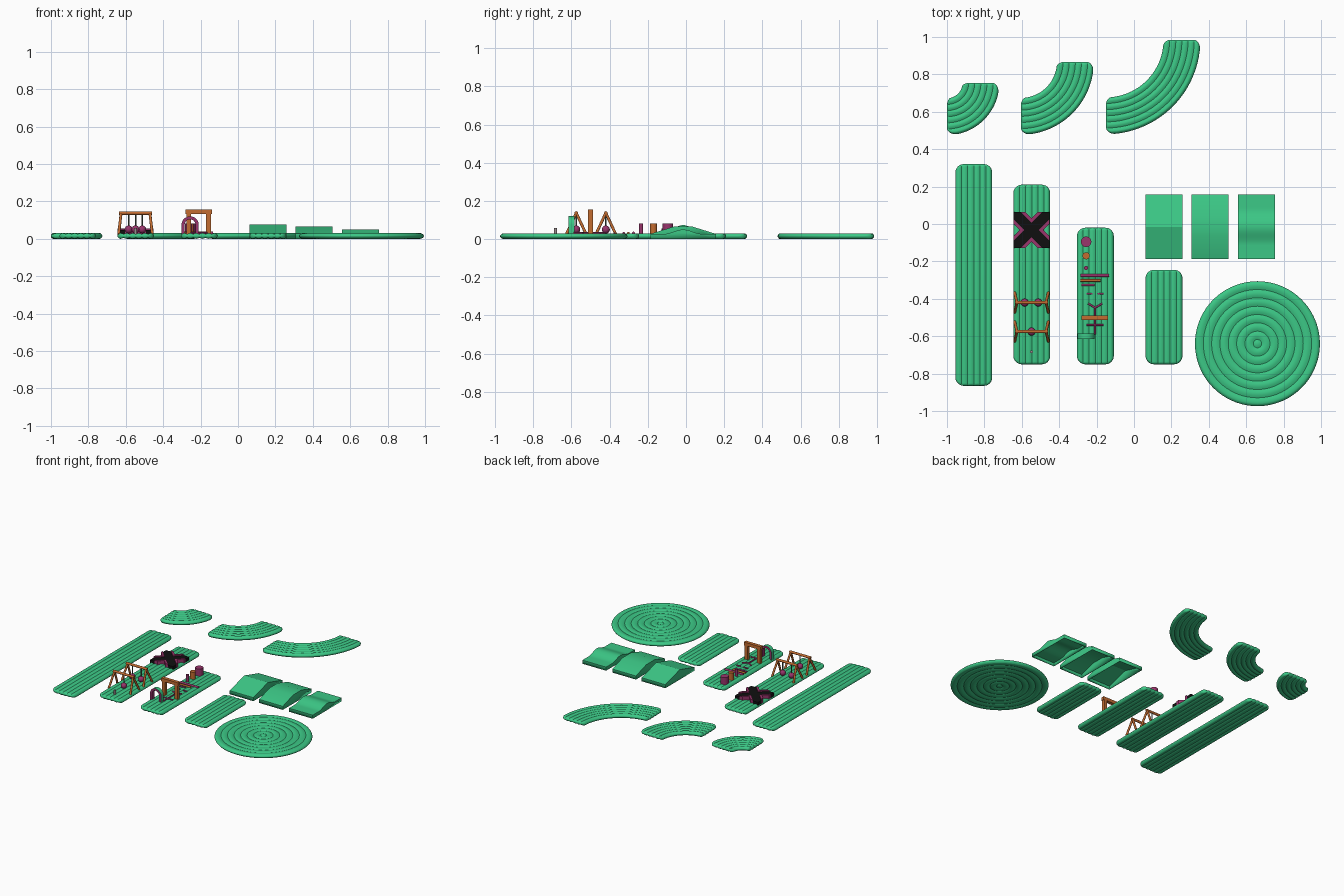
import bpy, bmesh, math
from mathutils import Vector
from math import sin, cos, pi, sqrt

if "Cube" in bpy.data.objects:
    bpy.data.objects.remove(bpy.data.objects["Cube"])


def mat(name, rgb):
    m = bpy.data.materials.new(name)
    m.diffuse_color = (*rgb, 1)
    m.use_nodes = True
    m.node_tree.nodes["Principled BSDF"].inputs["Base Color"].default_value = m.diffuse_color
    return m


GREEN = mat("green", (0.045, 0.58, 0.24))
ORANGE = mat("orange", (0.55, 0.15, 0.03))
PURPLE = mat("purple", (0.32, 0.035, 0.15))
BLACK = mat("black", (0.005, 0.005, 0.005))
GREY = mat("rose_grey", (0.33, 0.27, 0.28))
ROPE = mat("rope", (0.08, 0.12, 0.09))
HALF, GROOVE, RIM, CORNER = 0.015, 0.005, 0.015, 0.045
TOP = 0.027


def finish(bm, name, *mats, angle=32):
    bmesh.ops.remove_doubles(bm, verts=bm.verts, dist=1e-5)
    bmesh.ops.recalc_face_normals(bm, faces=bm.faces)
    me = bpy.data.meshes.new(name)
    bm.to_mesh(me)
    bm.free()
    for m in mats:
        me.materials.append(m)
    me.shade_smooth()
    me.set_sharp_from_angle(angle=math.radians(angle))
    ob = bpy.data.objects.new(name, me)
    bpy.context.collection.objects.link(ob)
    return ob


def rim(s):
    return sqrt(max(0, 1 - (1 - min(s, RIM) / RIM) ** 2))


# Ribbed pad: a width x length grid mapped by place(u, v), mirrored top and bottom
def pad(name, width, length, place, segs, corner=CORNER, ribs=6):
    edge = [RIM * (1 - cos(k * pi / 12)) for k in range(6)]
    us = {round(width * i / (ribs * 8), 5) for i in range(ribs * 8 + 1)}
    us |= {round(e, 5) for e in edge} | {round(width - e, 5) for e in edge}
    us |= {round(corner * k / 10, 5) for k in range(10)}
    us |= {round(width - corner * k / 10, 5) for k in range(10)}
    us = sorted(us)
    bm = bmesh.new()
    for side in (1, -1):
        grid = []
        for u in us:
            s = min(u, width - u)
            d = corner - sqrt(max(0, corner ** 2 - (corner - s) ** 2)) if s < corner else 0
            h = rim(s) * (HALF - GROOVE * (1 - abs(sin(pi * ribs * u / width))))
            a, b = d + RIM, length - d - RIM
            vs = [(d + e, rim(e)) for e in edge]
            vs += [(a + (b - a) * k / segs, 1) for k in range(segs + 1)]
            vs += [(length - d - e, rim(e)) for e in reversed(edge)]
            grid.append([bm.verts.new((*place(u, v), HALF + side * h * f)) for v, f in vs])
        for p, q in zip(grid, grid[1:]):
            for j in range(len(p) - 1):
                bm.faces.new((p[j], q[j], q[j + 1], p[j + 1]))
    return finish(bm, name, GREEN)


W = 0.197
for name, x, y0, y1 in (("long_track", -0.955, -0.865, 0.32), ("swing_track", -0.645, -0.75, 0.21),
                        ("obstacle_track", -0.305, -0.75, -0.02), ("short_track", 0.062, -0.75, -0.245)):
    pad(name, W, y1 - y0, lambda u, v: (x + u, y0 + v), 1)

# Quarter bends
for i, (cx, cy, rin) in enumerate(((-1.0, 0.755, 0.083), (-0.605, 0.867, 0.193), (-0.15, 0.985, 0.308))):
    mid = rin + W / 2

    def bend(u, v):
        r = rin + u
        t = -pi / 2
        # keep the end rounding true to scale, whatever the radius
        arc = mid * pi / 2
        t += (v / arc) * pi / 2
        return cx + r * cos(t), cy + r * sin(t)
    pad(f"bend_{i + 1}", W, mid * pi / 2, bend, 24, corner=0.04)

# Round pad with concentric ribs
R, N = 0.334, 72
rs = sorted({R * i / 90 for i in range(1, 91)} | {R - RIM * (1 - cos(k * pi / 12)) for k in range(6)})
bm = bmesh.new()
for side in (1, -1):
    prev, c = None, bm.verts.new((0.66, -0.64, HALF + side * HALF))
    for r in rs:
        h = rim(R - r) * (HALF - GROOVE * (1 - abs(cos(pi * 7.5 * r / R))))
        ring = [bm.verts.new((0.66 + r * cos(2 * pi * k / N), -0.64 + r * sin(2 * pi * k / N),
                              HALF + side * h)) for k in range(N)]
        for k in range(N):
            n = (k + 1) % N
            bm.faces.new((prev[k], ring[k], ring[n], prev[n]) if prev else (c, ring[k], ring[n]))
        prev = ring
finish(bm, "round_pad", GREEN)


# Prism: polygon extruded along a vector
def prism(name, pts, vec, m, open_bottom=False):
    bm = bmesh.new()
    f = bm.faces.new([bm.verts.new(p) for p in pts])
    ext = bmesh.ops.extrude_face_region(bm, geom=[f], use_keep_orig=True)
    bmesh.ops.translate(bm, vec=vec, verts=[g for g in ext["geom"] if isinstance(g, bmesh.types.BMVert)])
    if open_bottom:
        bmesh.ops.delete(bm, geom=[f for f in bm.faces if all(v.co.z < 1e-5 for v in f.verts)],
                         context='FACES_ONLY')
    return finish(bm, name, m, angle=20)


# Hollow ramps: ridge, flat top and smooth hump
bell = [(0.1 * k / 10, 0.027 + 0.0115 * (1 + cos(pi * k / 10))) for k in range(-10, 11)]
E = 0.172
shapes = (("ridge_ramp", 0.062, [(-E, .027), (0, .075), (E, .027)]),
          ("flat_top_ramp", 0.307, [(-E, .027), (-.05, .065), (.05, .065), (E, .027)]),
          ("hump_ramp", 0.556, [(-E, .027)] + bell + [(E, .027)]))
for name, x, prof in shapes:
    pts = [(x, y - 0.015, z) for y, z in [(-E, 0)] + prof + [(E, 0)]]
    ob = prism(name, pts, (W, 0, 0), GREEN, True)
    s = ob.modifiers.new("shell", 'SOLIDIFY')
    s.thickness = 0.005
    s.offset = -1


def box(name, x0, x1, y0, y1, z0, z1, m):
    return prism(name, [(x0, y0, z0), (x1, y0, z0), (x1, y1, z0), (x0, y1, z0)], (0, 0, z1 - z0), m)


def rod(name, p, q, r, m, n=16):
    p, q = Vector(p), Vector(q)
    bm = bmesh.new()
    bmesh.ops.create_cone(bm, cap_ends=True, segments=n, radius1=r, radius2=r, depth=(q - p).length)
    bmesh.ops.rotate(bm, verts=bm.verts, matrix=(q - p).to_track_quat('Z', 'Y').to_matrix())
    bmesh.ops.translate(bm, verts=bm.verts, vec=(p + q) / 2)
    return finish(bm, name, m)


# Crossing: black X floor between four purple chevron walls
CX, CY, A, WO, WI = -0.548, -0.032, 0.096, 0.062, 0.04


def turned(pts, k, z):
    c, s = round(cos(k * pi / 2)), round(sin(k * pi / 2))
    return [(CX + c * x - s * y, CY + s * x + c * y, z) for x, y in pts]


floor = []
for k in range(4):
    floor += turned([(A, A), (A - WI, A), (0, WI), (WI - A, A)], k, TOP - 0.006)
    prism(f"crossing_wall_{k + 1}", turned([(A - WO, A), (0, WO), (WO - A, A), (WI - A, A), (0, WI), (A - WI, A)],
                                           k, TOP - 0.006), (0, 0, 0.034), PURPLE)
prism("crossing_floor", floor, (0, 0, 0.026), BLACK)

# Swings: A-frames with hanging balls
for i, (y, balls) in enumerate(((-0.42, (-0.585, -0.512)), (-0.575, (-0.548,)))):
    rod(f"swing_bar_{i + 1}", (-0.635, y, 0.137), (-0.461, y, 0.137), 0.009, ORANGE)
    for sx in (-1, 1):
        for sy in (-1, 1):
            rod("swing_leg", (-0.548 + sx * 0.077, y, 0.137), (-0.548 + sx * 0.09, y + sy * 0.052, 0.025),
                0.0075, ORANGE)
    for x in balls:
        rod("swing_rope", (x, y, 0.06), (x, y, 0.137), 0.004, ROPE, 8)
        bm = bmesh.new()
        bmesh.ops.create_uvsphere(bm, u_segments=20, v_segments=12, radius=0.021)
        bmesh.ops.translate(bm, verts=bm.verts, vec=(x, y, 0.05))
        finish(bm, "swing_ball", PURPLE)
rod("grey_peg", (-0.548, -0.683, 0.02), (-0.548, -0.683, 0.058), 0.008, GREY)

# Stumps
for y, r, m in ((-0.095, 0.028, PURPLE), (-0.17, 0.019, ORANGE), (-0.235, 0.011, PURPLE)):
    rod("stump", (-0.256, y, 0.02), (-0.256, y, 0.082), r, m, 24)

# Orange gate
box("gate_post_left", -0.275, -0.25, -0.514, -0.488, 0.02, 0.145, ORANGE)
box("gate_post_right", -0.17, -0.145, -0.514, -0.488, 0.02, 0.145, ORANGE)
box("gate_beam", -0.28, -0.14, -0.514, -0.488, 0.132, 0.156, ORANGE)

# Purple arch with a green outer band
path = [(1, 0.022)] + [(cos(t * pi / 16), 0.075 + 0.045 * sin(t * pi / 16)) for t in range(17)] + [(-1, 0.022)]
bm = bmesh.new()
rows = []
for i, (c, z) in enumerate(path):
    zi = z if i in (0, len(path) - 1) else 0.075 + (z - 0.075) * 0.029 / 0.045
    rows.append([bm.verts.new((-0.256 + c * r, y, zz)) for r, y, zz in
                 ((0.046, -0.615, z), (0.046, -0.585, z), (0.029, -0.585, zi), (0.029, -0.615, zi))])
for p, q in zip(rows, rows[1:]):
    for j in range(4):
        f = bm.faces.new((p[j], p[(j + 1) % 4], q[(j + 1) % 4], q[j]))
        f.material_index = 1 if j == 0 else 0
bm.faces.new(rows[0])
bm.faces.new(rows[-1])
finish(bm, "arch", PURPLE, GREEN)

# Low bars and sticks lying on the track: x0, y0, x1, y1, radius
for x0, y0, x1, y1, r, m in ((-.285, -.275, -.135, -.275, .008, PURPLE), (-.285, -.302, -.18, -.302, .007, ORANGE),
                             (-.28, -.326, -.21, -.326, .006, PURPLE), (-.255, -.373, -.222, -.373, .005, PURPLE),
                             (-.195, -.373, -.163, -.373, .005, PURPLE), (-.208, -.448, -.245, -.425, .005, PURPLE),
                             (-.208, -.448, -.17, -.425, .005, PURPLE), (-.208, -.448, -.208, -.59, .005, PURPLE),
                             (-.255, -.54, -.163, -.54, .005, PURPLE)):
    rod("ground_bar", (x0, y0, 0.031), (x1, y1, 0.031), r, m, 12)
